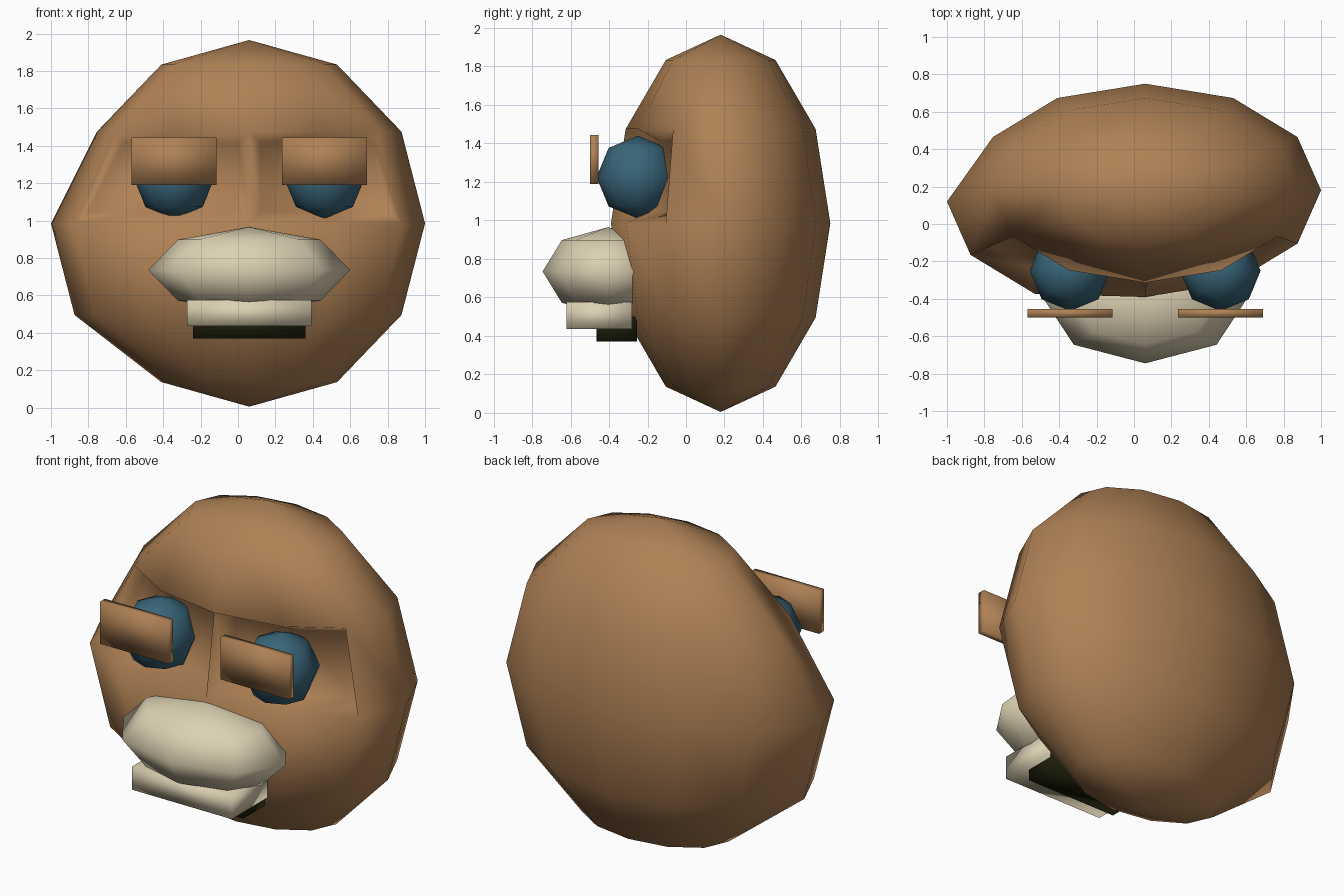
import bpy
import bmesh
from mathutils import Vector

cube = bpy.data.objects.get("Cube")
if cube:
    bpy.data.objects.remove(cube, do_unlink=True)


def make_material(name, colour):
    mat = bpy.data.materials.new(name)
    mat.use_nodes = True
    mat.diffuse_color = (*colour, 1)
    mat.node_tree.nodes["Principled BSDF"].inputs["Base Color"].default_value = (*colour, 1)
    return mat


skin = make_material("brown skin", (0.43, 0.22, 0.09))
cream = make_material("cream", (0.72, 0.64, 0.45))
blue = make_material("deep blue", (0.04, 0.13, 0.19))
dark = make_material("dark mouth", (0.012, 0.013, 0.003))


def finish(bm, name, mat):
    bmesh.ops.recalc_face_normals(bm, faces=bm.faces)
    for face in bm.faces:
        face.smooth = True
    mesh = bpy.data.meshes.new(name)
    bm.to_mesh(mesh)
    bm.free()
    mesh.materials.append(mat)
    obj = bpy.data.objects.new(name, mesh)
    bpy.context.collection.objects.link(obj)
    return obj


def ellipsoid(centre, radii, segments):
    bm = bmesh.new()
    bmesh.ops.create_uvsphere(bm, u_segments=segments, v_segments=segments // 2, radius=1)
    bmesh.ops.scale(bm, vec=radii, verts=bm.verts)
    bmesh.ops.translate(bm, vec=centre, verts=bm.verts)
    return bm


def box(name, low, high, mat):
    low, high = Vector(low), Vector(high)
    bm = bmesh.new()
    bmesh.ops.create_cube(bm, size=1)
    bmesh.ops.scale(bm, vec=high - low, verts=bm.verts)
    bmesh.ops.translate(bm, vec=(low + high) / 2, verts=bm.verts)
    return finish(bm, name, mat)


MID = 0.06   # x of the face's own centre line

# Head: flattened ball
centre, radii = Vector((MID, 0.18, 0.985)), Vector((0.94, 0.57, 0.98))
head = ellipsoid(centre, radii, 12)


def unit(point):
    return Vector((p - c) / r for p, c, r in zip(point, centre, radii))


# Eye sockets: two front faces on each side, inset and pushed in
sockets = []
for side in (-1, 1):
    faces = []
    for face in head.faces:
        u = unit(face.calc_center_median())
        if 0 < u.z < 0.5 and u.x * side > 0 and abs(u.x) < -1.3 * u.y:
            faces.append(face)
    sockets.append(faces)

# Bulging cheek on the right side
for v in head.verts:
    u = unit(v.co)
    if -0.6 < u.z < 0.1 and u.x < -0.3 and u.y < 0.1:
        v.co += Vector((-0.12, -0.06, 0))

for faces in sockets:
    bmesh.ops.inset_region(head, faces=faces, thickness=0.06, depth=0,
                           use_even_offset=True, use_boundary=True)
    for v in {v for face in faces for v in face.verts}:
        v.co.y += 0.12
finish(head, "head", skin)

# Eyes and flat upper eyelids
for side, label in ((-1, "right"), (1, "left")):
    x = MID + 0.402 * side
    finish(ellipsoid((x, -0.25, 1.225), (0.215,) * 3, 8), label + "_eye", blue)
    box(label + "_eyelid", (x - 0.228, -0.5, 1.19), (x + 0.228, -0.455, 1.445), skin)

# Muzzle, teeth and mouth
finish(ellipsoid((MID, -0.405, 0.735), (0.54, 0.34, 0.23), 8), "muzzle", cream)
box("teeth", (MID - 0.333, -0.62, 0.435), (MID + 0.333, -0.28, 0.575), cream)
box("mouth", (MID - 0.3, -0.465, 0.37), (MID + 0.3, -0.255, 0.5), dark)
